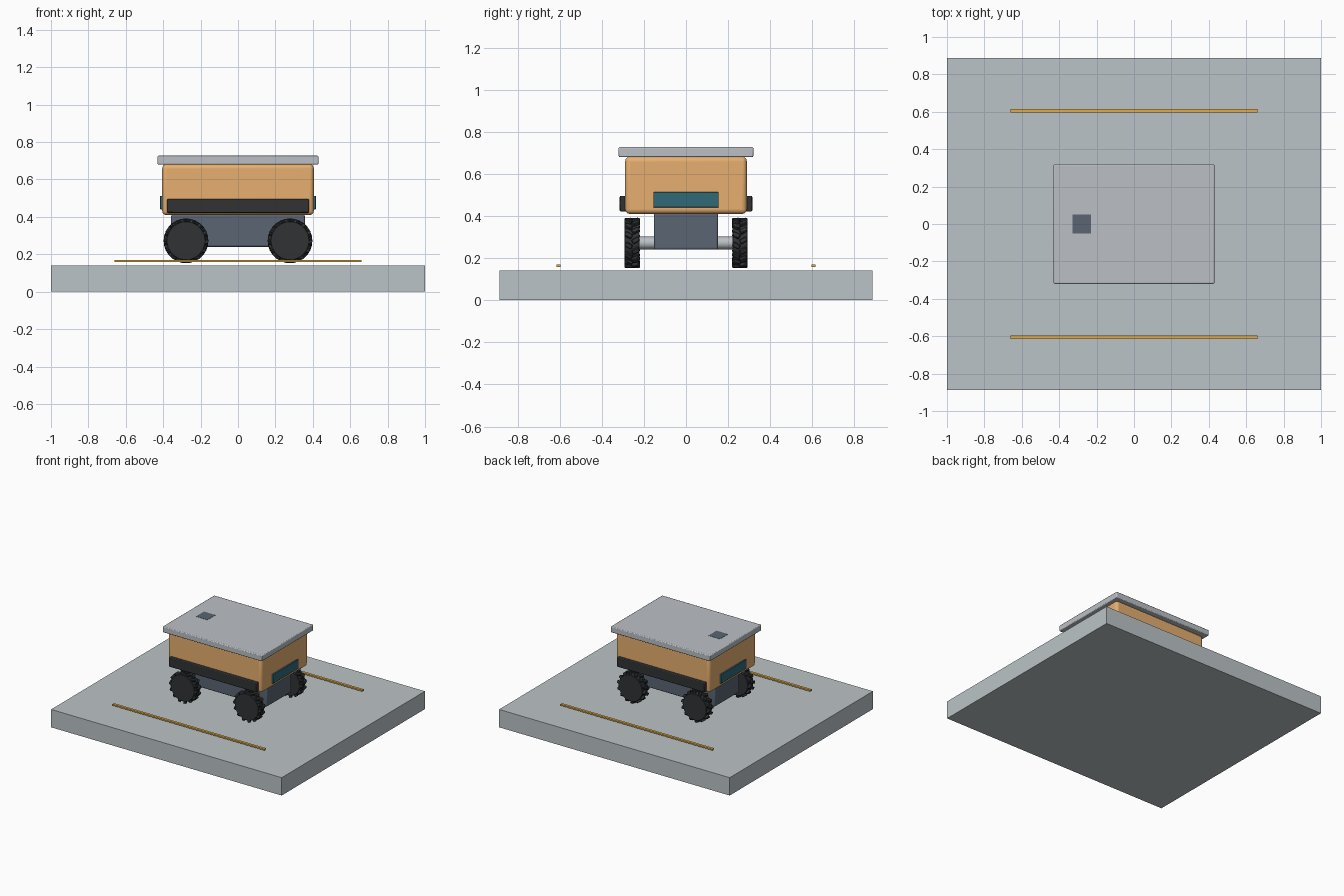
import bpy, bmesh
from math import pi, radians
from mathutils import Matrix, Vector

if "Cube" in bpy.data.objects:
    bpy.data.objects.remove(bpy.data.objects["Cube"])


def material(name, rgb):
    m = bpy.data.materials.new(name)
    m.diffuse_color = (*rgb, 1)
    m.use_nodes = True
    m.node_tree.nodes["Principled BSDF"].inputs["Base Color"].default_value = m.diffuse_color
    return m


STONE = material("stone_grey", (0.50, 0.55, 0.57))
ORANGE = material("orange", (0.80, 0.43, 0.16))
SLATE = material("slate", (0.10, 0.13, 0.17))
LIGHT = material("light_grey", (0.50, 0.53, 0.56))
RUBBER = material("rubber", (0.03, 0.032, 0.035))
TEAL = material("teal", (0.03, 0.14, 0.18))
YELLOW = material("yellow", (0.75, 0.42, 0.07))


def finish(bm, name, mat, bevel=0.0, segments=3):
    me = bpy.data.meshes.new(name)
    bm.to_mesh(me)
    bm.free()
    ob = bpy.data.objects.new(name, me)
    bpy.context.collection.objects.link(ob)
    me.materials.append(mat)
    if bevel:
        mod = ob.modifiers.new("bevel", 'BEVEL')
        mod.width, mod.segments = bevel, segments
        mod.limit_method = 'ANGLE'
    bpy.ops.object.select_all(action='DESELECT')
    ob.select_set(True)
    bpy.context.view_layer.objects.active = ob
    bpy.ops.object.shade_smooth_by_angle(angle=radians(35))
    return ob


def box(name, x, y, z, mat, bevel=0.0, segments=3):
    """Box from (min, max) ranges on each axis."""
    lo, hi = Vector((x[0], y[0], z[0])), Vector((x[1], y[1], z[1]))
    bm = bmesh.new()
    bmesh.ops.create_cube(bm, size=1, matrix=Matrix.Translation((lo + hi) / 2)
                          @ Matrix.Diagonal((*(hi - lo), 1)))
    return finish(bm, name, mat, bevel, segments)


def cylinder_y(bm, r, depth, centre, sides=40):
    bmesh.ops.create_cone(bm, cap_ends=True, segments=sides, radius1=r, radius2=r, depth=depth,
                          matrix=Matrix.Translation(centre) @ Matrix.Rotation(pi / 2, 4, 'X'))


def wheel(name, centre, lugs=14):
    # drum with two staggered rows of slanted tread lugs
    bm = bmesh.new()
    cylinder_y(bm, 0.104, 0.072, (0, 0, 0))
    for side in (-1, 1):
        for i in range(lugs):
            a = 2 * pi * (i + (0.25 if side > 0 else -0.25)) / lugs
            m = (Matrix.Rotation(a, 4, 'Y') @ Matrix.Translation((0, side * 0.017, 0.107))
                 @ Matrix.Rotation(side * radians(30), 4, 'Z')
                 @ Matrix.Diagonal((0.022, 0.036, 0.024, 1)))
            bmesh.ops.create_cube(bm, size=1, matrix=m)
    ob = finish(bm, name, RUBBER, 0.003, 1)
    ob.location = centre


# ground slab and lane markings
box("base_slab", (-1, 1), (-0.887, 0.887), (0, 0.14), STONE)
for s, n in ((-1, "front"), (1, "back")):
    box(n + "_lane_strip", (-0.66, 0.66), (s * 0.605 - 0.01, s * 0.605 + 0.01),
        (0.158, 0.169), YELLOW)

# chassis, body and lid
box("chassis", (-0.357, 0.357), (-0.153, 0.153), (0.24, 0.415), SLATE, 0.01)
box("body", (-0.405, 0.405), (-0.289, 0.289), (0.41, 0.682), ORANGE, 0.022, 4)
box("lid", (-0.43, 0.43), (-0.32, 0.32), (0.68, 0.727), LIGHT, 0.006, 2)
box("lid_hatch", (-0.33, -0.23), (-0.05, 0.05), (0.72, 0.7285), SLATE)

# side bumpers and end windows
for s, n in ((-1, "front"), (1, "back")):
    box(n + "_bumper", (-0.38, 0.38), sorted((s * 0.28, s * 0.315)), (0.422, 0.495),
        RUBBER, 0.005, 2)
for s, n in ((-1, "left"), (1, "right")):
    box(n + "_window", sorted((s * 0.395, s * 0.416)), (-0.155, 0.155), (0.44, 0.513),
        TEAL, 0.003, 2)

# axles and wheels
for sx, nx in ((-1, "left"), (1, "right")):
    bm = bmesh.new()
    cylinder_y(bm, 0.03, 0.46, (sx * 0.278, 0, 0.272), 24)
    finish(bm, nx + "_axle", LIGHT)
    for sy, ny in ((-1, "front"), (1, "back")):
        wheel(f"{ny}_{nx}_wheel", (sx * 0.278, sy * 0.256, 0.272))
